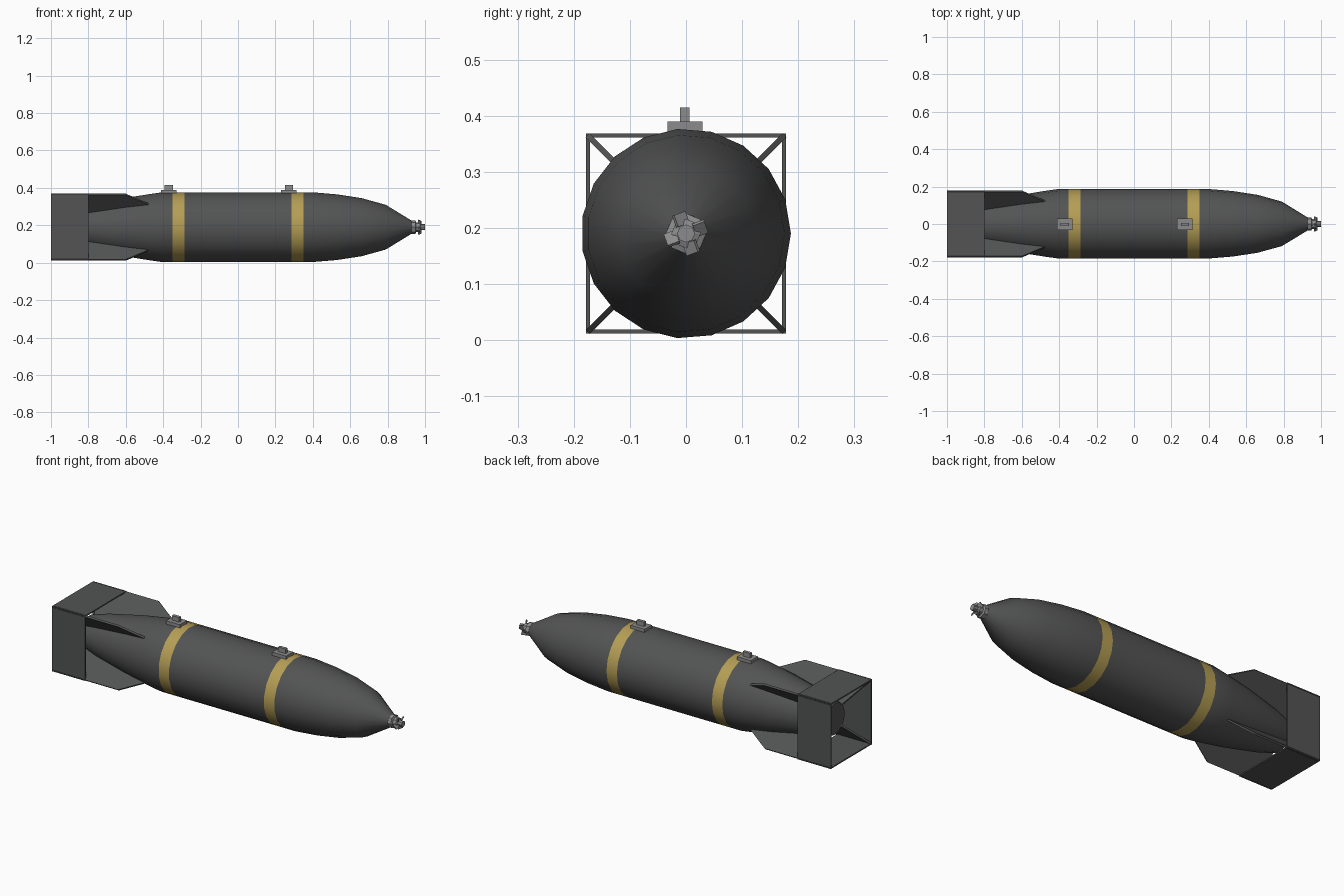
import bpy, bmesh, math
from mathutils import Matrix, Vector

if "Cube" in bpy.data.objects:
    bpy.data.objects.remove(bpy.data.objects["Cube"])

ZC = 0.19  # height of the long axis


def material(name, rgb):
    m = bpy.data.materials.new(name)
    m.diffuse_color = (*rgb, 1)
    m.use_nodes = True
    m.node_tree.nodes["Principled BSDF"].inputs["Base Color"].default_value = m.diffuse_color
    return m


DARK = material("dark_grey", (0.085, 0.088, 0.086))
YELLOW = material("dull_yellow", (0.46, 0.34, 0.09))
STEEL = material("steel", (0.26, 0.26, 0.26))


def finish(bm, name, *mats):
    bmesh.ops.recalc_face_normals(bm, faces=bm.faces)
    me = bpy.data.meshes.new(name)
    bm.to_mesh(me)
    bm.free()
    for m in mats:
        me.materials.append(m)
    ob = bpy.data.objects.new(name, me)
    bpy.context.collection.objects.link(ob)
    return ob


def smooth(ob, degrees):
    bpy.ops.object.select_all(action='DESELECT')
    ob.select_set(True)
    bpy.context.view_layer.objects.active = ob
    bpy.ops.object.shade_smooth_by_angle(angle=math.radians(degrees))


def lathe(name, profile, sides, mats, bands=()):
    """Revolve (x, radius) points about the long axis, capping both ends."""
    bm = bmesh.new()
    rings = []
    for x, r in profile:
        rings.append([bm.verts.new((x, r * math.cos(a), ZC + r * math.sin(a)))
                      for a in (math.tau * i / sides for i in range(sides))])
    for k, (p, q) in enumerate(zip(rings, rings[1:])):
        for i in range(sides):
            j = (i + 1) % sides
            f = bm.faces.new((p[i], p[j], q[j], q[i]))
            f.material_index = int(k in bands)
    bm.faces.new(rings[0])
    bm.faces.new(rings[-1])
    return finish(bm, name, *mats)


def box(name, size, matrix, mat):
    bm = bmesh.new()
    bmesh.ops.create_cube(bm, size=1, matrix=matrix @ Matrix.Diagonal((*size, 1)))
    return finish(bm, name, mat)


# Main casing with two painted bands
casing = [(-0.90, 0.085), (-0.80, 0.115), (-0.60, 0.157), (-0.47, 0.178), (-0.405, 0.187),
          (-0.35, 0.187), (-0.287, 0.187), (0.287, 0.187), (0.35, 0.187), (0.40, 0.187),
          (0.53, 0.176), (0.66, 0.156), (0.79, 0.12), (0.93, 0.034)]
smooth(lathe("casing", casing, 19, (DARK, YELLOW), bands=(5, 7)), 40)

# Diagonal tail fins
fin = [(-0.46, 0.165), (-0.60, 0.248), (-1.0, 0.248), (-0.90, 0.075)]
for n in range(4):
    bm = bmesh.new()
    a = math.radians(45 + 90 * n)
    out = Vector((0, math.cos(a), math.sin(a)))
    side = Vector((0, -math.sin(a), math.cos(a))) * 0.005
    base = Vector((0, 0, ZC))
    pts = [base + out * r + Vector((x, 0, 0)) for x, r in fin]
    lo = [bm.verts.new(p - side) for p in pts]
    hi = [bm.verts.new(p + side) for p in pts]
    bm.faces.new(lo)
    bm.faces.new(hi)
    for i in range(4):
        j = (i + 1) % 4
        bm.faces.new((lo[i], lo[j], hi[j], hi[i]))
    finish(bm, f"tail_fin_{n + 1}", DARK)

# Square open tail box, made of four plates
H, T = 0.178, 0.007
for n in range(4):
    spin = Matrix.Translation((-0.9, 0, ZC)) @ Matrix.Rotation(math.pi / 2 * n, 4, 'X')
    box(f"tail_box_plate_{n + 1}", (0.2, 2 * H, T), spin @ Matrix.Translation((0, 0, H - T / 2)), DARK)

# Suspension lugs on top
for n, x in enumerate((-0.37, 0.272)):
    box(f"lug_base_{n + 1}", (0.084, 0.062, 0.022), Matrix.Translation((x, -0.002, 0.379)), STEEL)
    box(f"lug_{n + 1}", (0.044, 0.017, 0.03), Matrix.Translation((x, -0.002, 0.4)), STEEL)

# Nose cap and its small vanes
cap = [(0.91, 0.03), (0.93, 0.036), (0.948, 0.036), (0.952, 0.026), (0.972, 0.026),
       (0.976, 0.016), (1.0, 0.016)]
lathe("nose_cap", cap, 8, (STEEL,))
for n in range(4):
    spin = (Matrix.Translation((0.972, 0, ZC)) @ Matrix.Rotation(math.radians(20 + 90 * n), 4, 'X')
            @ Matrix.Translation((0, 0.027, 0)) @ Matrix.Rotation(math.radians(35), 4, 'Y'))
    box(f"nose_vane_{n + 1}", (0.007, 0.022, 0.026), spin, STEEL)
